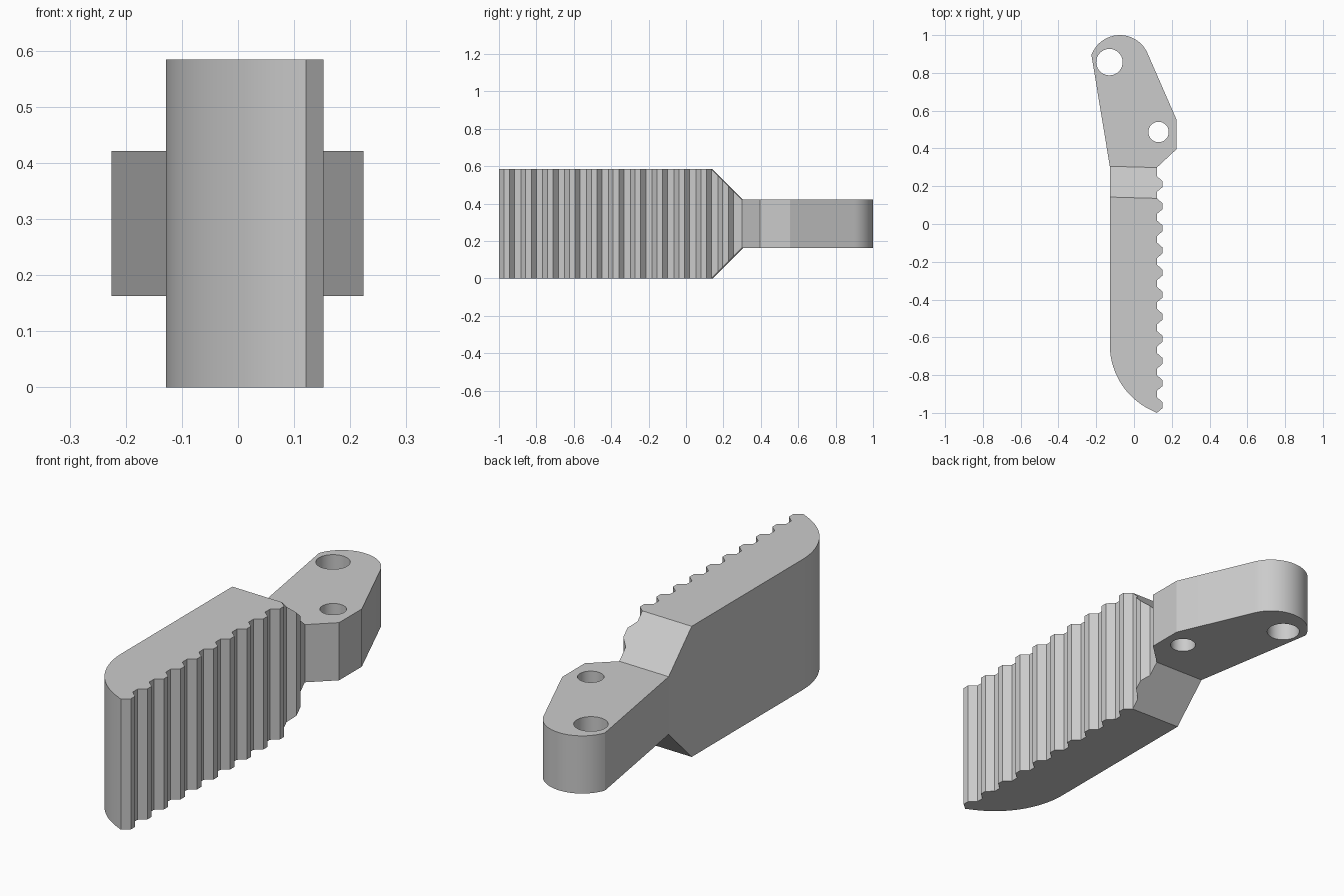
import bpy, bmesh, math

if "Cube" in bpy.data.objects:
    bpy.data.objects.remove(bpy.data.objects["Cube"])

def prism(name, bottom, top):
    """Closed solid between two matching loops of points."""
    bm = bmesh.new()
    a = [bm.verts.new(p) for p in bottom]
    b = [bm.verts.new(p) for p in top]
    bm.faces.new(a[::-1])
    bm.faces.new(b)
    n = len(a)
    for i in range(n):
        j = (i + 1) % n
        bm.faces.new((a[i], a[j], b[j], b[i]))
    bmesh.ops.recalc_face_normals(bm, faces=bm.faces[:])
    me = bpy.data.meshes.new(name)
    bm.to_mesh(me)
    bm.free()
    ob = bpy.data.objects.new(name, me)
    bpy.context.collection.objects.link(ob)
    return ob

def arc(cx, cy, r, a0, a1, n):
    return [(cx + r * math.cos(math.radians(a0 + (a1 - a0) * i / n)),
             cy + r * math.sin(math.radians(a0 + (a1 - a0) * i / n)))
            for i in range(n + 1)]

def boolean(ob, cutter, op):
    m = ob.modifiers.new(op, 'BOOLEAN')
    m.operation, m.solver, m.object = op, 'EXACT', cutter
    bpy.context.view_layer.objects.active = ob
    bpy.ops.object.modifier_apply(modifier=m.name)
    bpy.data.objects.remove(cutter, do_unlink=True)

# Plan outline: toothed edge, angled tang, rounded end, curved tip
PITCH = 0.117
outline = []
for k in range(11):
    y = -1 + PITCH * k
    outline += [(0.121, y), (0.152, y + 0.026), (0.152, y + 0.056), (0.121, y + 0.083)]
outline += [(0.121, 0.299), (0.224, 0.395), (0.224, 0.555)]
outline += arc(-0.075, 0.84, 0.16, 22, 160, 24)
outline += [(-0.128, 0.305)]
outline += arc(0.254, -0.64, 0.382, 180, 249, 16)[:-1]
jaw = prism("toothed_jaw", [(x, y, -0.1) for x, y in outline],
            [(x, y, 0.7) for x, y in outline])

# Side profile: full-height body tapering to the thinner tang
side = [(-1.3, 0), (0.139, 0), (0.302, 0.163), (1.3, 0.163),
        (1.3, 0.421), (0.302, 0.421), (0.139, 0.584), (-1.3, 0.584)]
def side_loop(x):
    return [(x, y - 0.028 * x, z) for y, z in side]
boolean(jaw, prism("side_profile", side_loop(-0.5), side_loop(0.5)), 'INTERSECT')

# Pivot holes
for x, y, r in ((-0.13, 0.857, 0.07), (0.13, 0.487, 0.054)):
    ring = arc(x, y, r, 0, 360, 40)[:-1]
    boolean(jaw, prism("hole", [(u, v, -0.1) for u, v in ring],
                       [(u, v, 0.7) for u, v in ring]), 'DIFFERENCE')

# Smooth curved walls, sharp edges kept
jaw.select_set(True)
bpy.context.view_layer.objects.active = jaw
bpy.ops.object.shade_smooth_by_angle(angle=math.radians(15))
